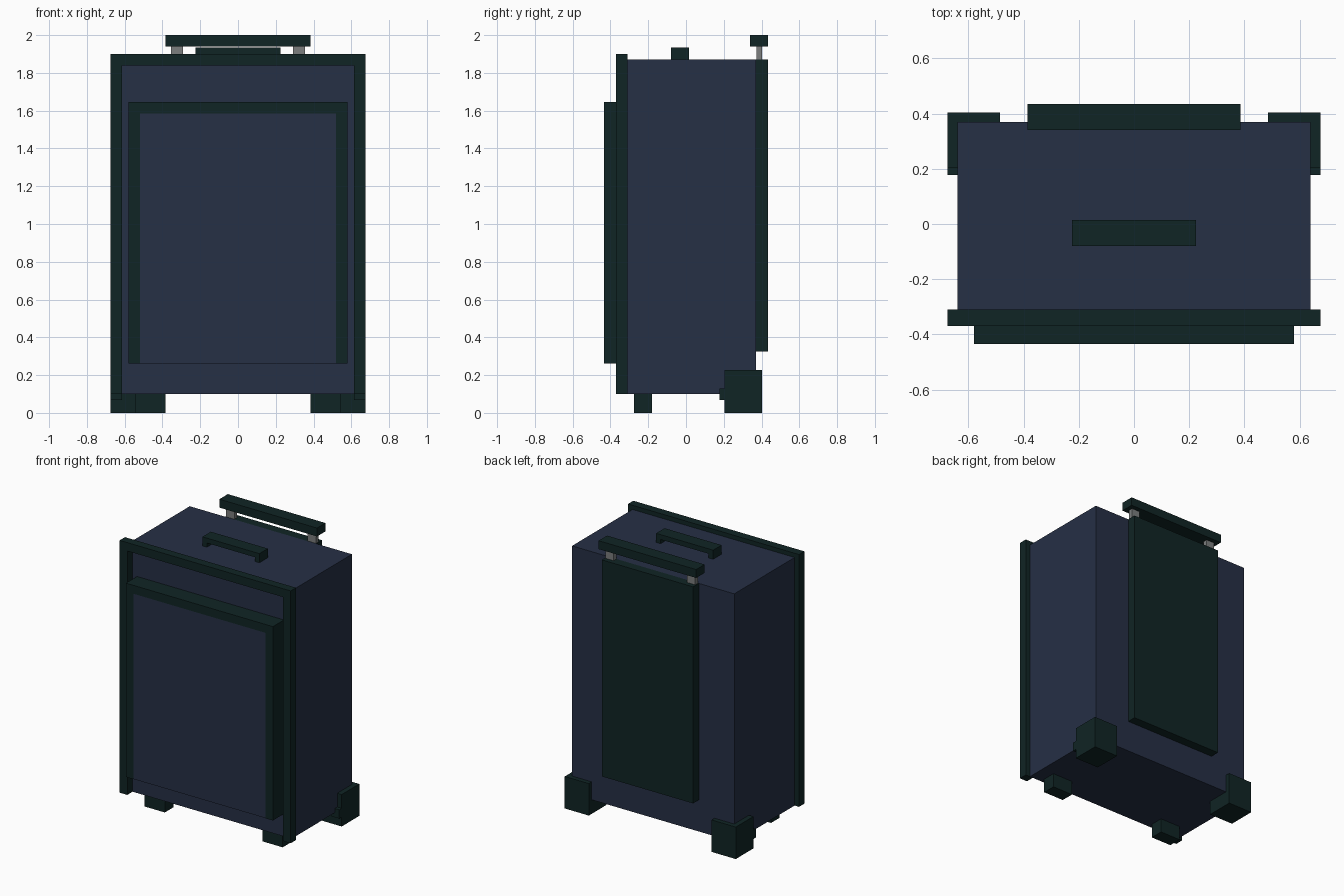
import bpy
import bmesh
from mathutils import Vector

if "Cube" in bpy.data.objects:
    bpy.data.objects.remove(bpy.data.objects["Cube"], do_unlink=True)


def make_material(name, rgb):
    mat = bpy.data.materials.new(name)
    mat.use_nodes = True
    colour = (*rgb, 1)
    mat.diffuse_color = colour
    mat.node_tree.nodes["Principled BSDF"].inputs["Base Color"].default_value = colour
    return mat


navy = make_material("navy fabric", (0.019, 0.029, 0.060))
green = make_material("dark green trim", (0.005, 0.018, 0.018))
grey = make_material("grey metal", (0.20, 0.21, 0.21))


def add_box(bm, x, y, z):
    """Add a box spanning the given (low, high) ranges."""
    verts = bmesh.ops.create_cube(bm, size=1)["verts"]
    for v in verts:
        v.co = Vector([(a + b) / 2 + c * (b - a) for c, (a, b) in zip(v.co, (x, y, z))])


def part(name, mat, *boxes):
    bm = bmesh.new()
    for box in boxes:
        add_box(bm, *box)
    mesh = bpy.data.meshes.new(name)
    bm.to_mesh(mesh)
    bm.free()
    mesh.materials.append(mat)
    obj = bpy.data.objects.new(name, mesh)
    bpy.context.collection.objects.link(obj)
    return obj


def pair(name, mat, *boxes):
    """Part mirrored across x = 0."""
    obj = part(name, mat, *boxes)
    obj.modifiers.new("Mirror", 'MIRROR').use_mirror_merge = False
    return obj


def arch(name, half, y, bottom, top, bar=0.06):
    """Two uprights and a top bar, open at the bottom."""
    inner = half - bar
    return part(name, green,
                ((-half, -inner), y, (bottom, top - bar)),
                ((inner, half), y, (bottom, top - bar)),
                ((-half, half), y, (top - bar, top)))


# Case
part("case_body", navy, ((-0.64, 0.64), (-0.31, 0.37), (0.10, 1.87)))
arch("front_frame", 0.675, (-0.37, -0.31), 0.10, 1.90)

# Front pocket
arch("pocket_frame", 0.58, (-0.435, -0.31), 0.262, 1.645)
part("pocket_panel", navy, ((-0.52, 0.52), (-0.433, -0.31), (0.262, 1.585)))

# Telescopic handle and its back cover
part("back_panel", green, ((-0.36, 0.36), (0.37, 0.435), (0.325, 1.87)))
pair("handle_pole", grey, ((0.29, 0.354), (0.372, 0.402), (1.80, 1.945)))
part("pull_handle", green, ((-0.385, 0.385), (0.34, 0.435), (1.94, 2.0)))

# Carry handle on the top
arch("carry_handle", 0.225, (-0.08, 0.015), 1.87, 1.935, bar=0.035)

# Feet and wheel housings
pair("front_foot", green, ((0.385, 0.545), (-0.275, -0.18), (0, 0.10)))
pair("wheel_housing", green, ((0.485, 0.675), (0.205, 0.403), (0, 0.228)))
pair("housing_tab", green, ((0.615, 0.675), (0.177, 0.205), (0.067, 0.13)))
